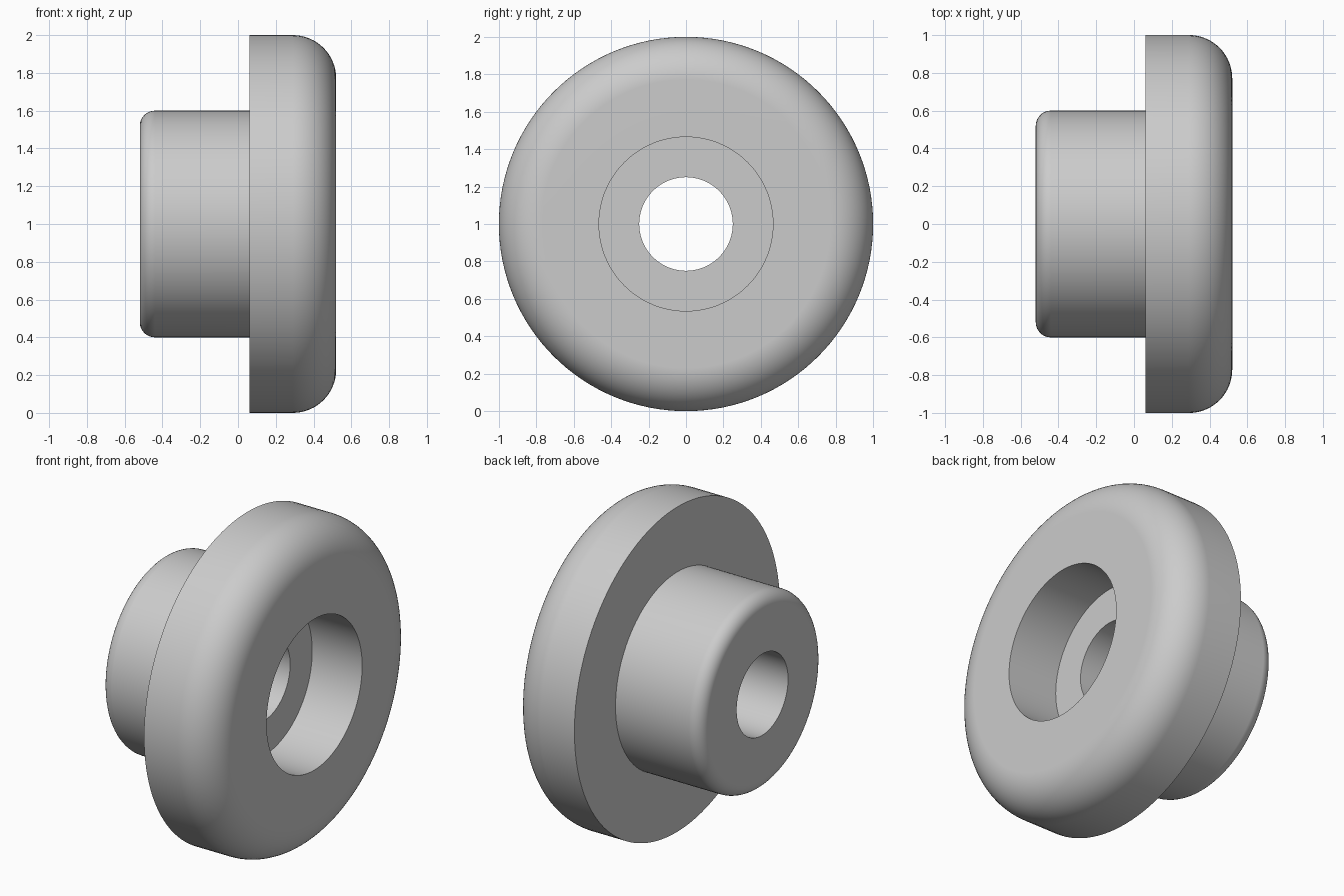
import bpy, bmesh, math
from mathutils import Matrix, Vector

cube = bpy.data.objects.get("Cube")
if cube:
    bpy.data.objects.remove(cube, do_unlink=True)

SEGMENTS = 128
HALF = 0.52          # half length along the axis
SHOULDER = 0.06      # back face of the flange
BORE_FLOOR = 0.18    # floor of the counterbore
FLANGE_R, HUB_R, BORE_R, HOLE_R = 1.0, 0.6, 0.465, 0.25
FLANGE_FILLET, HUB_FILLET = 0.23, 0.08


def fillet(cx, cr, radius, start, end, steps):
    """Arc of (x, radius) points between two angles in degrees."""
    angles = [math.radians(start + (end - start) * i / steps) for i in range(steps + 1)]
    return [(cx + radius * math.cos(a), cr + radius * math.sin(a)) for a in angles]


def lathe(name, profile, material):
    """Spin a closed (x, radius) profile around the x axis."""
    bm = bmesh.new()
    verts = [bm.verts.new((x, 0, r)) for x, r in profile]
    edges = [bm.edges.new((v, verts[i - 1])) for i, v in enumerate(verts)]
    bmesh.ops.spin(bm, geom=verts + edges, cent=(0, 0, 0), axis=(1, 0, 0),
                   angle=math.tau, steps=SEGMENTS, use_duplicate=False)
    bmesh.ops.remove_doubles(bm, verts=bm.verts, dist=0.0001)
    bmesh.ops.recalc_face_normals(bm, faces=bm.faces)
    mesh = bpy.data.meshes.new(name)
    bm.to_mesh(mesh)
    bm.free()
    mesh.materials.append(material)
    obj = bpy.data.objects.new(name, mesh)
    bpy.context.collection.objects.link(obj)
    return obj


# Plain grey material
grey = bpy.data.materials.new("light_grey")
grey.use_nodes = True
grey.diffuse_color = (0.6, 0.6, 0.6, 1)
grey.node_tree.nodes["Principled BSDF"].inputs["Base Color"].default_value = grey.diffuse_color

# Section: through hole, rounded hub, flange with rounded front, counterbore
section = [(-HALF, HOLE_R)]
section += fillet(-HALF + HUB_FILLET, HUB_R - HUB_FILLET, HUB_FILLET, 180, 90, 8)
section += [(SHOULDER, HUB_R), (SHOULDER, FLANGE_R)]
section += fillet(HALF - FLANGE_FILLET, FLANGE_R - FLANGE_FILLET, FLANGE_FILLET, 90, 0, 16)
section += [(HALF, BORE_R), (BORE_FLOOR, BORE_R), (BORE_FLOOR, HOLE_R)]

bushing = lathe("flanged_bushing", section, grey)
bushing.location.z = FLANGE_R

# Smooth curved walls, crisp rims and flat end faces
bpy.ops.object.select_all(action='DESELECT')
bushing.select_set(True)
bpy.context.view_layer.objects.active = bushing
bpy.ops.object.shade_smooth_by_angle(angle=math.radians(30))
weighted = bushing.modifiers.new("flat_end_faces", 'WEIGHTED_NORMAL')
weighted.keep_sharp = True
